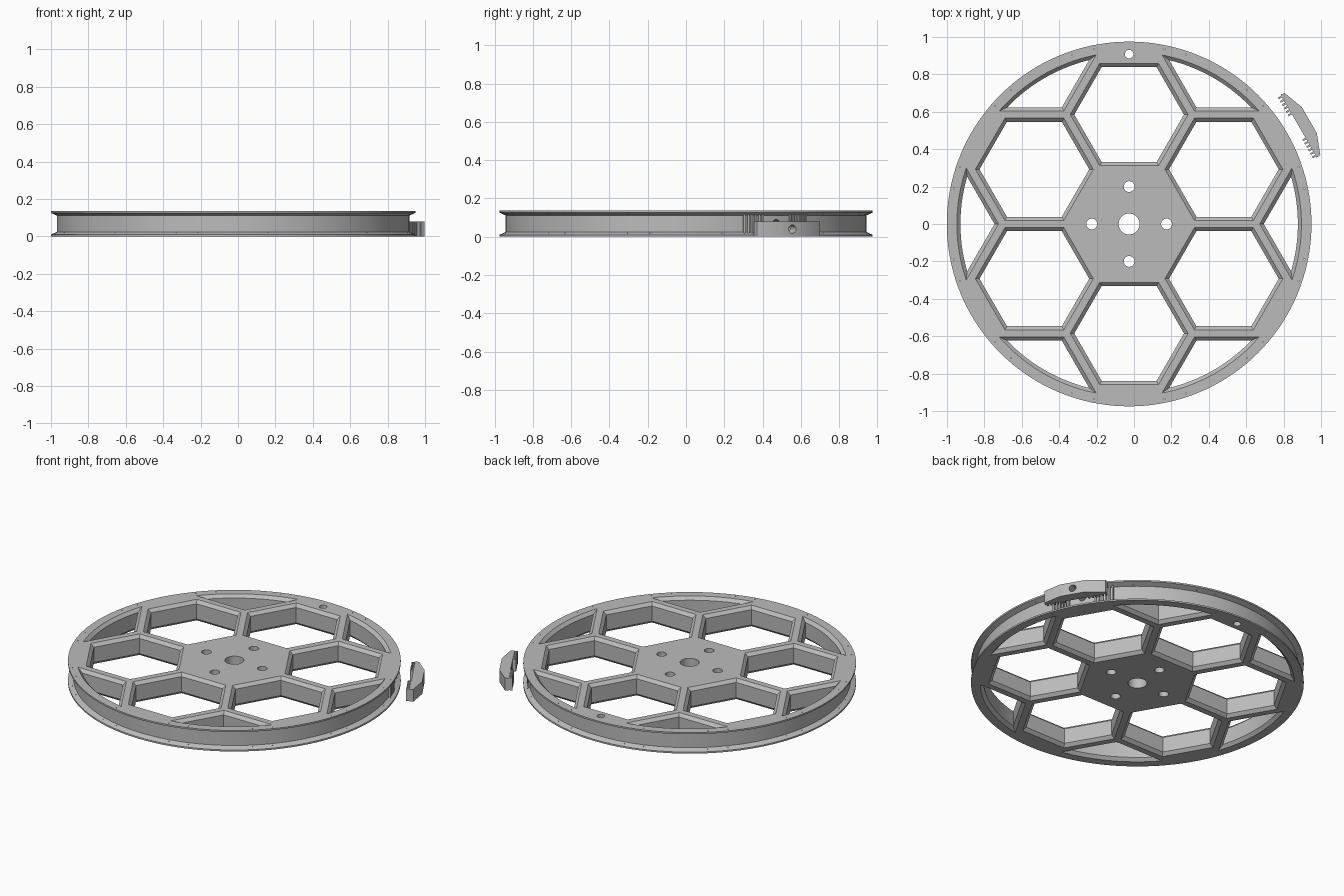
import bpy, bmesh
from math import sin, cos, pi, sqrt, radians, atan2
from mathutils import Matrix, Vector

cube = bpy.data.objects.get("Cube")
if cube:
    bpy.data.objects.remove(cube)

CX = -0.026          # wheel axis in x
H = 0.136            # wheel thickness
R = 0.975            # flange radius
GROOVE = 0.943       # groove floor radius
PITCH = 0.585        # spacing of the hexagonal cells
APOTHEM = 0.254      # cell half width between the chamfers
ARC = 0.902          # inner radius of the rim
CH = 0.019           # chamfer on the ribs
EPS = 0.004

grey = bpy.data.materials.new("plain grey")
grey.use_nodes = True
grey.diffuse_color = (0.5, 0.5, 0.5, 1)
grey.node_tree.nodes["Principled BSDF"].inputs["Base Color"].default_value = (0.5, 0.5, 0.5, 1)


def make_object(name, bm):
    bmesh.ops.recalc_face_normals(bm, faces=bm.faces)
    mesh = bpy.data.meshes.new(name)
    bm.to_mesh(mesh)
    bm.free()
    mesh.materials.append(grey)
    obj = bpy.data.objects.new(name, mesh)
    bpy.context.collection.objects.link(obj)
    return obj


def loft(bm, rings, cap=True):
    """Skin a list of closed rings of points."""
    loops = [[bm.verts.new(p) for p in ring] for ring in rings]
    n = len(loops[0])
    for low, high in zip(loops, loops[1:]):
        for i in range(n):
            j = (i + 1) % n
            bm.faces.new((low[i], low[j], high[j], high[i]))
    if cap:
        bm.faces.new(loops[0][::-1])
        bm.faces.new(loops[-1])


def circle(r, z, n, x=0, y=0):
    return [(x + r * cos(2 * pi * i / n), y + r * sin(2 * pi * i / n), z) for i in range(n)]


def hexagon(grow, angle):
    r = (APOTHEM + grow) * 2 / sqrt(3)
    x, y = PITCH * cos(angle), PITCH * sin(angle)
    return [(x + r * cos(k * pi / 3), y + r * sin(k * pi / 3)) for k in range(6)]


def wedge(grow, angle, steps=24):
    """Pocket between two ribs and the rim."""
    tip = PITCH * sqrt(3) - (APOTHEM + grow) * 2 / sqrt(3)
    arc = ARC + grow
    t = -tip / 2 + sqrt(tip * tip / 4 - tip * tip + arc * arc)
    half = atan2(t * sqrt(3) / 2, tip + t / 2)
    pts = [(tip * cos(angle), tip * sin(angle))]
    for i in range(steps + 1):
        a = angle - half + 2 * half * i / steps
        pts.append((arc * cos(a), arc * sin(a)))
    return pts


def chamfered_cut(bm, outline, angle):
    levels = ((-EPS, CH + EPS), (CH, 0), (H - CH, 0), (H + EPS, CH + EPS))
    loft(bm, [[(x, y, z) for x, y in outline(grow, angle)] for z, grow in levels])


def drill(bm, r, x, y, n=24):
    loft(bm, [circle(r, -0.05, n, x, y), circle(r, H + 0.05, n, x, y)])


def radial_drill(bm, r, z, start, end):
    """Hole along the local x axis."""
    ring = circle(r, 0, 24)
    loft(bm, [[(x, a, z + b) for a, b, _ in ring] for x in (start, end)])


def cut(obj, bm):
    cutter = make_object("cutter", bm)
    cutter.hide_render = True
    mod = obj.modifiers.new("cut", "BOOLEAN")
    mod.operation = "DIFFERENCE"
    mod.solver = "EXACT"
    mod.object = cutter
    bpy.context.view_layer.objects.active = obj
    bpy.ops.object.modifier_apply(modifier=mod.name)
    bpy.data.objects.remove(cutter)


def box(bm, x0, x1, y0, y1, z0, z1, angle=0.0):
    m = (Matrix.Rotation(angle, 4, "Z")
         @ Matrix.Translation(((x0 + x1) / 2, (y0 + y1) / 2, (z0 + z1) / 2))
         @ Matrix.Diagonal((x1 - x0, y1 - y0, z1 - z0, 1)))
    bmesh.ops.create_cube(bm, size=1, matrix=m)


# Wheel disc with flanges and a groove round the rim
bm = bmesh.new()
profile = ((R, 0), (R, 0.01), (GROOVE, 0.024), (GROOVE, H - 0.024), (R, H - 0.01), (R, H))
loft(bm, [circle(r, z, 144) for r, z in profile])
wheel = make_object("wheel", bm)

# Hexagonal openings and rim pockets
bm = bmesh.new()
for k in range(6):
    chamfered_cut(bm, hexagon, radians(30 + 60 * k))
    chamfered_cut(bm, wedge, radians(60 * k))
cut(wheel, bm)

# Axle, bolt, rim and pin holes
bm = bmesh.new()
drill(bm, 0.056, 0, 0, 40)
for k in range(4):
    drill(bm, 0.029, 0.2 * cos(k * pi / 2), 0.2 * sin(k * pi / 2))
drill(bm, 0.023, 0, 0.908)
for k in range(6):
    for offset in (-18.6, -11.4, 11.4, 18.6):
        a = radians(30 + 60 * k + offset)
        drill(bm, 0.003, 0.955 * cos(a), 0.955 * sin(a), 6)
cut(wheel, bm)

# Screw hole through the rim, facing the clamp
bm = bmesh.new()
radial_drill(bm, 0.022, H / 2, 0.83, 1.0)
bmesh.ops.rotate(bm, verts=bm.verts, matrix=Matrix.Rotation(pi / 6, 3, "Z"))
cut(wheel, bm)
wheel.location.x = CX

# Gripping ridges in the groove
bm = bmesh.new()
for side in (-1, 1):
    for i in range(6):
        a = radians(30 + side * (5 + 1.25 * i))
        box(bm, GROOVE - 0.01, GROOVE + 0.01, -0.005, 0.005, 0.02, H - 0.02, a)
ridges = make_object("rim_ridges", bm)
ridges.location.x = CX

# Clamp block lying beside the rim
bm = bmesh.new()
half = ((1.047, 0.194), (1.07, 0.191), (1.112, 0.08))
outline = list(half) + [(x, -y) for x, y in reversed(half)]
loft(bm, [[(x, y, z) for x, y in outline] for z in (0, 0.08)])
clamp = make_object("clamp", bm)
bm = bmesh.new()
radial_drill(bm, 0.022, 0.04, 1.0, 1.2)
cut(clamp, bm)

# Clamp teeth
bm = bmesh.new()
for side in (-1, 1):
    for i in range(6):
        y = side * (0.077 + 0.021 * i)
        box(bm, 1.027, 1.052, y - 0.005, y + 0.005, 0, 0.08)
teeth = make_object("clamp_teeth", bm)
for obj in (clamp, teeth):
    obj.location.x = CX
    obj.rotation_euler.z = pi / 6

for obj in (wheel, clamp):
    bpy.ops.object.select_all(action="DESELECT")
    obj.select_set(True)
    bpy.context.view_layer.objects.active = obj
    bpy.ops.object.shade_smooth_by_angle(angle=radians(25))
